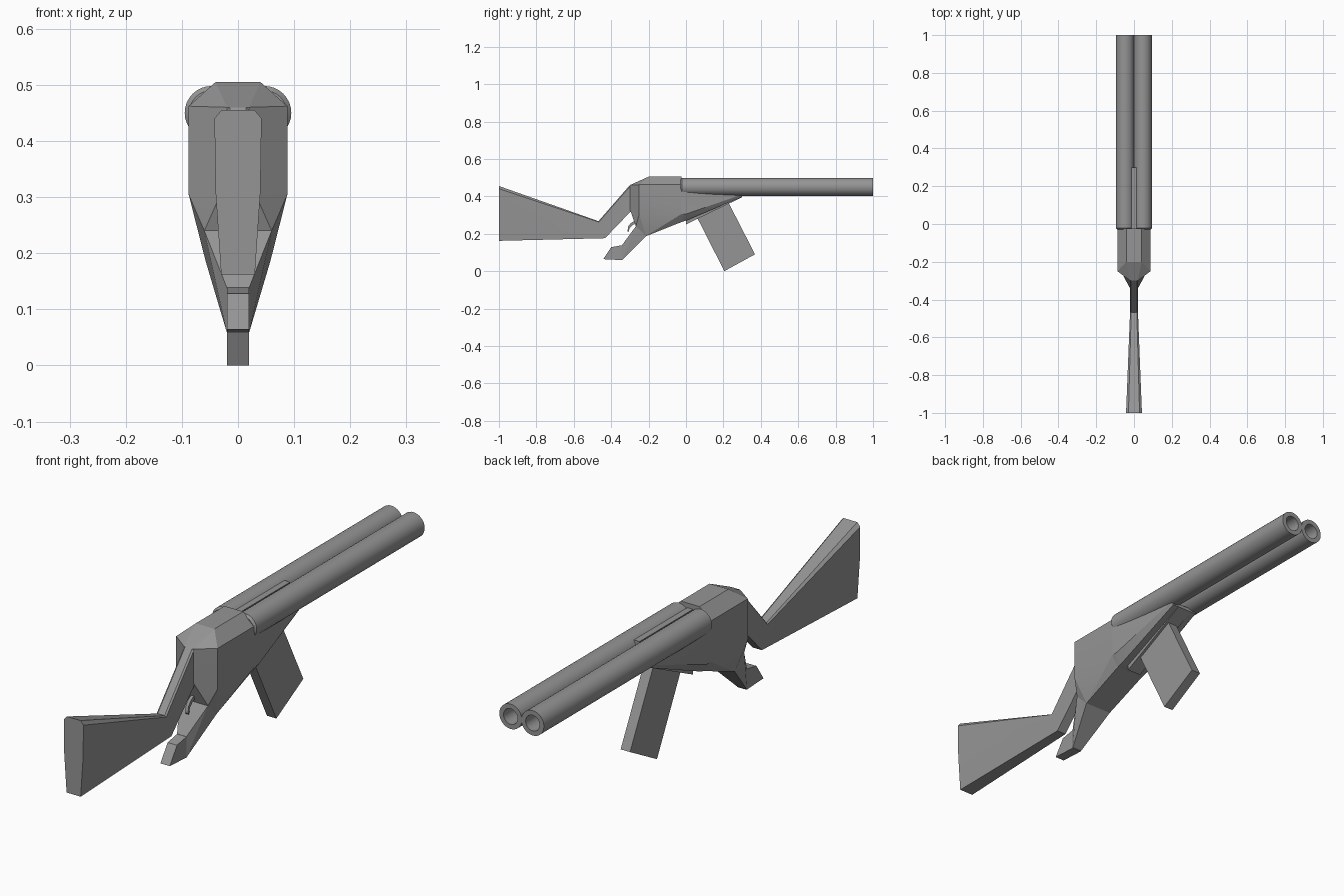
import bpy, bmesh, math
from mathutils import Vector

cube = bpy.data.objects.get("Cube")
if cube:
    bpy.data.objects.remove(cube)

grey = bpy.data.materials.new("plain_grey")
grey.use_nodes = True
COLOUR = (0.3, 0.3, 0.3, 1)
grey.diffuse_color = COLOUR
grey.node_tree.nodes["Principled BSDF"].inputs["Base Color"].default_value = COLOUR


def finish(name, bm, angle=30):
    bmesh.ops.recalc_face_normals(bm, faces=bm.faces)
    mesh = bpy.data.meshes.new(name)
    bm.to_mesh(mesh)
    bm.free()
    mesh.materials.append(grey)
    obj = bpy.data.objects.new(name, mesh)
    bpy.context.collection.objects.link(obj)
    bpy.ops.object.select_all(action='DESELECT')
    obj.select_set(True)
    bpy.context.view_layer.objects.active = obj
    bpy.ops.object.shade_smooth_by_angle(angle=math.radians(angle))
    return obj


def hull(name, points):
    """Convex part from half-width points mirrored across x."""
    bm = bmesh.new()
    for x, y, z in points:
        for side in (-1, 1):
            bm.verts.new((side * x, y, z))
    out = bmesh.ops.convex_hull(bm, input=bm.verts[:])
    bmesh.ops.delete(bm, geom=list({v for v in out["geom_interior"]}), context='VERTS')
    bmesh.ops.dissolve_limit(bm, angle_limit=0.02, verts=bm.verts[:], edges=bm.edges[:])
    return finish(name, bm, 15)


def slab(name, half, outline):
    return hull(name, [(half, y, z) for y, z in outline])


def loft(name, rings, smooth=30, closed=False):
    bm = bmesh.new()
    loops = [[bm.verts.new(p) for p in ring] for ring in rings]
    n = len(loops[0])
    pairs = list(zip(loops, loops[1:]))
    if closed:
        pairs.append((loops[-1], loops[0]))
    for a, b in pairs:
        for i in range(n):
            j = (i + 1) % n
            bm.faces.new((a[i], a[j], b[j], b[i]))
    if not closed:
        bm.faces.new(loops[0])
        bm.faces.new(loops[-1])
    return finish(name, bm, smooth)


# Receiver with raised, chamfered top and a rear funnel into the neck
hull("receiver", [
    (0.04, -0.2, 0.505), (0.04, -0.025, 0.505),
    (0.088, -0.25, 0.462), (0.088, -0.025, 0.462),
    (0.088, -0.25, 0.305), (0.088, -0.025, 0.305),
    (0.058, -0.214, 0.187), (0.06, -0.025, 0.262),
    (0.06, -0.268, 0.24), (0.02, -0.3, 0.46), (0.02, -0.3, 0.33)])

# Fore-end tapering forward under the barrels
hull("fore_end", [
    (0.088, -0.025, 0.45), (0.088, -0.025, 0.305), (0.06, -0.025, 0.262),
    (0.088, 0.0, 0.305), (0.06, 0.0, 0.27),
    (0.062, 0.3, 0.41), (0.055, 0.3, 0.397)])

# Lower grip and its rearward hook
hull("grip", [
    (0.06, -0.268, 0.24), (0.058, -0.214, 0.187), (0.058, -0.23, 0.25),
    (0.02, -0.342, 0.139), (0.02, -0.342, 0.059)])
slab("grip_hook", 0.02, [(-0.34, 0.139), (-0.40, 0.128), (-0.443, 0.064), (-0.34, 0.059)])

# Magazine and the well around it
slab("magazine_well", 0.03, [(0.0, 0.25), (0.3, 0.395), (0.25, 0.405), (0.0, 0.3)])
slab("magazine", 0.02, [(0.05, 0.305), (0.21, 0.4), (0.369, 0.09), (0.205, 0.0)])


# Stock and neck as one loft: top y/z, bottom y/z, top and bottom half widths
def stock_ring(ty, tz, by, bz, w, wb):
    top, bottom = Vector((0, ty, tz)), Vector((0, by, bz))
    mid, edge = top.lerp(bottom, 0.5), top.lerp(bottom, 0.05)
    right = [(w * 0.7, *top.yz), (w, *edge.yz), (w * 0.95, *mid.yz), (wb, *bottom.yz)]
    return right + [(-x, y, z) for x, y, z in reversed(right)]


loft("stock", [
    stock_ring(-1.0, 0.455, -1.0, 0.162, 0.042, 0.03),
    stock_ring(-0.468, 0.267, -0.433, 0.176, 0.021, 0.02),
    stock_ring(-0.3, 0.46, -0.285, 0.33, 0.021, 0.021),
    stock_ring(-0.24, 0.46, -0.24, 0.35, 0.021, 0.021)], 15)

# Twin hollow barrels
SIDES = 32


def circle(cx, y, r):
    steps = [2 * math.pi * i / SIDES for i in range(SIDES)]
    return [(cx + r * math.cos(a), y, 0.45 + r * math.sin(a)) for a in steps]


for label, side in (("left", 1), ("right", -1)):
    cx = side * 0.047
    profile = [(-0.03, 0.04), (-0.022, 0.048), (1.0, 0.048), (1.0, 0.03), (0.0, 0.03)]
    loft(label + "_barrel", [circle(cx, y, r) for y, r in profile])

# Rib between the barrels
slab("barrel_rib", 0.012, [(-0.03, 0.44), (-0.03, 0.487), (0.3, 0.487), (0.3, 0.44)])

# Curved trigger
path = [(-0.27, 0.262), (-0.29, 0.252), (-0.305, 0.235), (-0.31, 0.21)]
rings = []
for i, (y, z) in enumerate(path):
    t = 0.006 - 0.001 * i
    rings.append([(-0.006, y - t, z + t), (0.006, y - t, z + t), (0.006, y + t, z - t), (-0.006, y + t, z - t)])
loft("trigger", rings)
